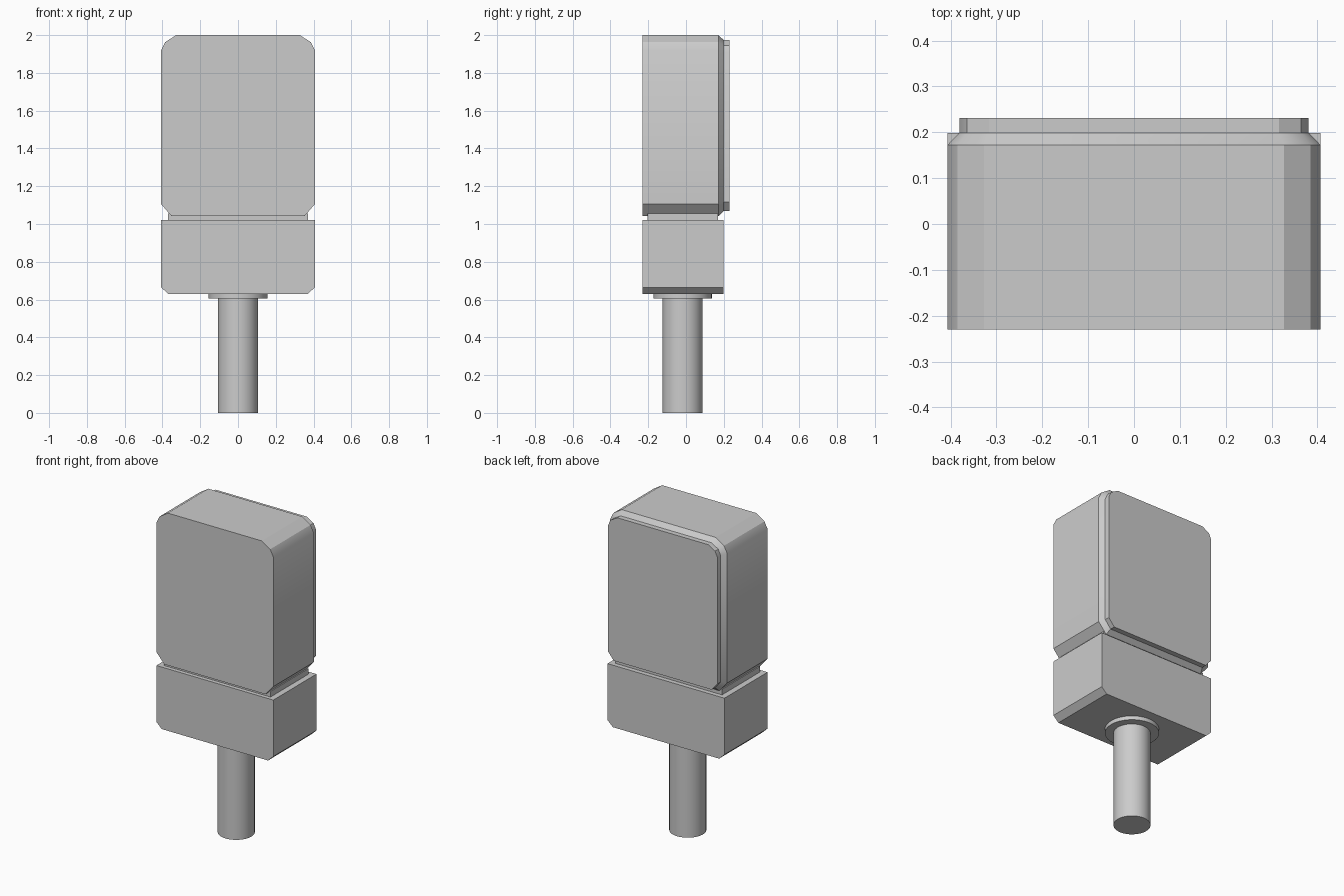
import bpy, bmesh, math

if "Cube" in bpy.data.objects:
    bpy.data.objects.remove(bpy.data.objects["Cube"])


def finish(bm, name, angle=30):
    bmesh.ops.recalc_face_normals(bm, faces=bm.faces[:])
    mesh = bpy.data.meshes.new(name)
    bm.to_mesh(mesh)
    bm.free()
    ob = bpy.data.objects.new(name, mesh)
    bpy.context.collection.objects.link(ob)
    bpy.ops.object.select_all(action='DESELECT')
    ob.select_set(True)
    bpy.context.view_layer.objects.active = ob
    bpy.ops.object.shade_smooth_by_angle(angle=math.radians(angle))
    return ob


def loft(name, sections):
    """Loft mirrored xz half-profiles along y; sections = [(y, half_profile)]."""
    bm = bmesh.new()
    rings = []
    for y, half in sections:
        pts = half + [(-x, z) for x, z in reversed(half)]
        rings.append([bm.verts.new((x, y, z)) for x, z in pts])
    for a, b in zip(rings, rings[1:]):
        for i in range(len(a)):
            j = (i + 1) % len(a)
            bm.faces.new((a[i], a[j], b[j], b[i]))
    bm.faces.new(rings[0])
    bm.faces.new(rings[-1])
    return finish(bm, name)


def cylinder(name, radius, z0, z1, y=-0.018):
    bm = bmesh.new()
    bmesh.ops.create_cone(bm, cap_ends=True, segments=32, radius1=radius,
                          radius2=radius, depth=z1 - z0)
    bmesh.ops.translate(bm, vec=(0, y, (z0 + z1) / 2), verts=bm.verts[:])
    return finish(bm, name)


def head_half(d):
    """Right half of the head outline, inset by d."""
    k = d * 0.414
    return [(0.352 - k, 1.042 + d), (0.407 - d, 1.105 + k),
            (0.407 - d, 1.92 - k), (0.385 - d * 0.8, 1.963 - d * 0.65),
            (0.327 - k, 2.0 - d)]


# Head with bevelled back edge and raised back panel
loft("head", [(-0.23, head_half(0)), (0.172, head_half(0)),
              (0.199, head_half(0.026)), (0.231, head_half(0.026))])

# Recessed neck between head and base
neck = [(0.37, 1.01), (0.37, 1.055)]
loft("neck", [(-0.205, neck), (0.17, neck)])

# Base block with chamfered lower corners
base = [(0.37, 0.63), (0.407, 0.665), (0.407, 1.02)]
loft("base_block", [(-0.23, base), (0.199, base)])

# Collar and stem
cylinder("collar", 0.155, 0.605, 0.635)
cylinder("stem", 0.106, 0.0, 0.61)
